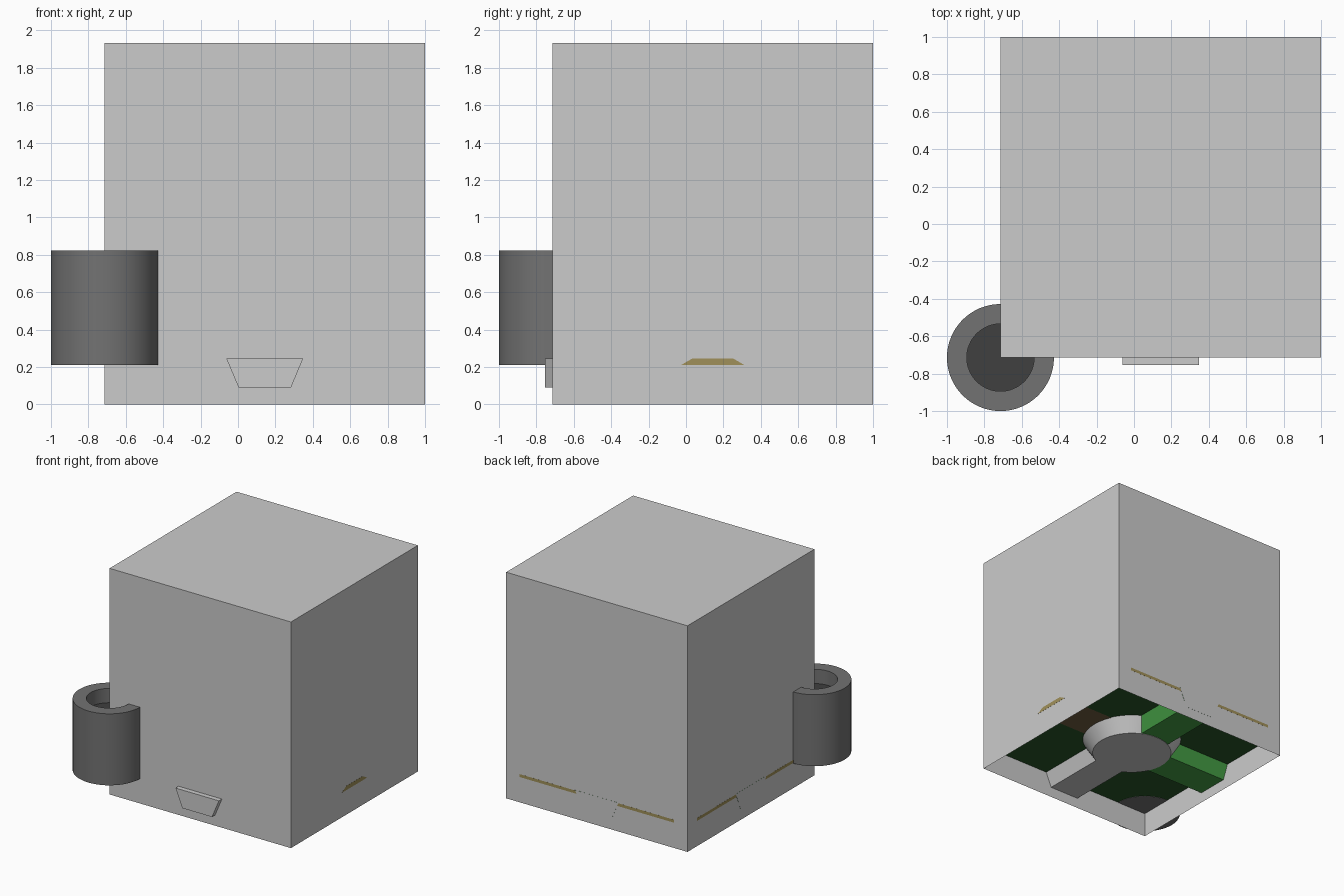
import bpy, bmesh, math
from mathutils import Vector

if "Cube" in bpy.data.objects:
    bpy.data.objects.remove(bpy.data.objects["Cube"])

LO, HI, C = -0.714, 1.0, 0.143      # block limits and centre
DECK, TOP = 0.216, 1.932            # terrain deck height, block top


def mat(name, r, g, b):
    m = bpy.data.materials.new(name)
    m.diffuse_color = (r, g, b, 1)
    m.use_nodes = True
    m.node_tree.nodes["Principled BSDF"].inputs["Base Color"].default_value = m.diffuse_color
    return m


BASE = mat("base_grey", .57, .57, .57)
STONE = mat("dark_stone", .17, .17, .17)
SHADE = mat("stone_inside", .05, .05, .05)
GRASS = mat("dark_grass", .02, .09, .02)
BANK = mat("bank_green", .06, .35, .06)
EARTH = mat("earth", .16, .11, .05)
SAND = mat("sand", .35, .28, .1)
GREY = mat("plain_grey", .8, .8, .8)


def build(name, verts, faces, mats=(), idx=None, recalc=True):
    me = bpy.data.meshes.new(name)
    me.from_pydata(verts, [], faces)
    for m in mats:
        me.materials.append(m)
    if idx:
        for p, i in zip(me.polygons, idx):
            p.material_index = i
    if recalc:
        bm = bmesh.new()
        bm.from_mesh(me)
        bmesh.ops.recalc_face_normals(bm, faces=bm.faces[:])
        bm.to_mesh(me)
        bm.free()
    ob = bpy.data.objects.new(name, me)
    bpy.context.collection.objects.link(ob)
    return ob


def prism(name, section, side, start, end, mats):
    """Extrude a (across, z) section along a horizontal line; slot 1 colours the sides."""
    n = len(section)
    s = Vector(side)
    verts = [Vector(p) + s * u + Vector((0, 0, z)) for p in (start, end) for u, z in section]
    faces = [tuple(range(n)), tuple(range(n, 2 * n))]
    faces += [(i, (i + 1) % n, n + (i + 1) % n, n + i) for i in range(n)]
    return build(name, verts, faces, mats, [0, 0] + [len(mats) - 1] * n)


def lathe(name, rings, centre, mats, slots, seg=64, angle=30):
    """Revolve (radius, z) rings; a zero radius closes the surface."""
    verts = [(centre[0] + r * math.cos(2 * math.pi * i / seg),
              centre[1] + r * math.sin(2 * math.pi * i / seg), z)
             for r, z in rings for i in range(seg)]
    faces, idx = [], []
    for k in range(len(rings) - 1):
        for i in range(seg):
            j = (i + 1) % seg
            faces.append((k * seg + i, k * seg + j, (k + 1) * seg + j, (k + 1) * seg + i))
            idx.append(slots[k])
    ob = build(name, verts, faces, mats, idx, recalc=False)
    bm = bmesh.new()
    bm.from_mesh(ob.data)
    bmesh.ops.remove_doubles(bm, verts=bm.verts[:], dist=1e-5)
    bm.to_mesh(ob.data)
    bm.free()
    bpy.ops.object.select_all(action='DESELECT')
    bpy.context.view_layer.objects.active = ob
    ob.select_set(True)
    bpy.ops.object.shade_smooth_by_angle(angle=math.radians(angle))
    return ob


square = [(LO, LO), (HI, LO), (HI, HI), (LO, HI)]

# upper block
v = [(x, y, z) for z in (DECK, TOP) for x, y in square]
sides = [(i, (i + 1) % 4, 4 + (i + 1) % 4, 4 + i) for i in range(4)]
build("upper_block", v, [(3, 2, 1, 0), (4, 5, 6, 7)] + sides)

# base skirt, open underneath, with the terrain deck as its ceiling
v = [(x, y, z) for z in (0, DECK) for x, y in square]
build("base_skirt", v, sides, [BASE], recalc=False)
build("terrain_deck", [(x, y, DECK - .003) for x, y in square], [(3, 2, 1, 0)], [GRASS], recalc=False)

# river channels: front one sticks out, left and back ones end flush
trough = [(-.205, .245), (-.14, .09), (.14, .09), (.205, .245)]
prism("front_channel", trough, (1, 0, 0), (C, -.755, 0), (C, C, 0), [GREY])
prism("back_channel", trough, (1, 0, 0), (C, HI + .001, 0), (C, C, 0), [GREY, BANK])
prism("left_channel", trough, (0, 1, 0), (LO - .001, C, 0), (C, C, 0), [GREY, BANK])

# round pond where the channels meet
lathe("pond_bowl", [(.40, DECK - .002), (.32, .088), (0, .088)][::-1], (C, C), [GREY, GREY], [0, 1])

# dirt road running to the right edge
road = [(-.17, DECK - .006), (.17, DECK - .006), (.11, .245), (-.11, .245)]
prism("dirt_road", road, (0, 1, 0), (HI + .001, C, 0), (C + .3, C, 0), [SAND, EARTH])

# thin sand lips along the back and left edges
lip = [(-.73, DECK), (.73, DECK), (.73, DECK + .025), (-.73, DECK + .025)]
prism("back_sand_lip", lip, (1, 0, 0), (C, HI + .0005, 0), (C, HI - .02, 0), [SAND])
prism("left_sand_lip", lip, (0, 1, 0), (LO - .0005, C, 0), (LO + .02, C, 0), [SAND])

# hollow round tower on the front left corner
lathe("corner_tower",
      [(0, DECK - .005), (.286, DECK - .005), (.286, .822), (.18, .822), (.18, .70), (0, .70)],
      (LO, LO), [STONE, SHADE], [0, 0, 0, 0, 1])
